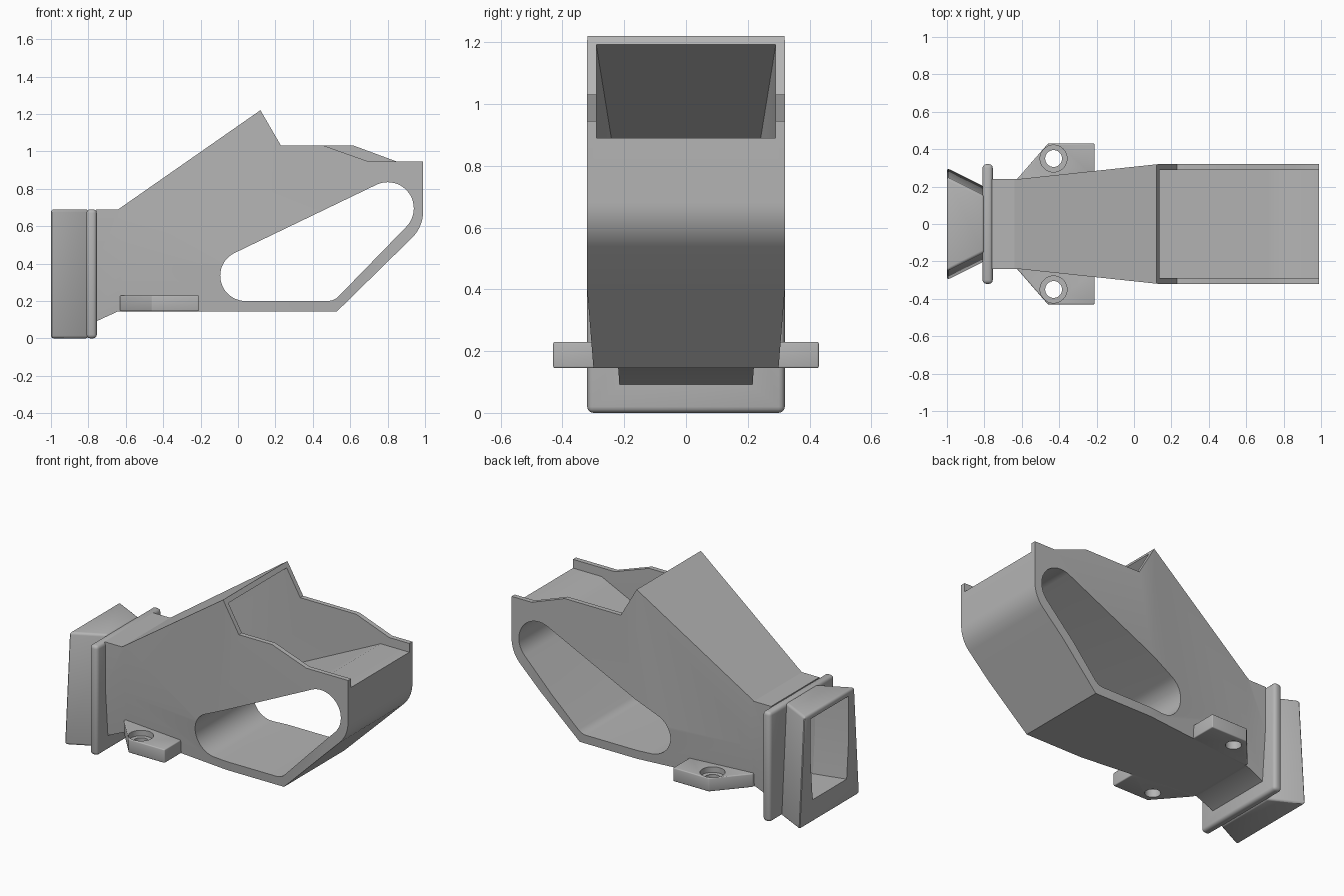
import bpy, bmesh, math
from mathutils import Vector
from mathutils.geometry import convex_hull_2d

if "Cube" in bpy.data.objects:
    bpy.data.objects.remove(bpy.data.objects["Cube"], do_unlink=True)

GREY = (0.46, 0.46, 0.46, 1)
mat = bpy.data.materials.new("plain grey")
mat.use_nodes = True
mat.diffuse_color = GREY
mat.node_tree.nodes["Principled BSDF"].inputs["Base Color"].default_value = GREY


def make_object(name, bm):
    bmesh.ops.recalc_face_normals(bm, faces=bm.faces)
    mesh = bpy.data.meshes.new(name)
    bm.to_mesh(mesh)
    bm.free()
    mesh.materials.append(mat)
    ob = bpy.data.objects.new(name, mesh)
    bpy.context.collection.objects.link(ob)
    return ob


def prism(name, outline, half, x_cuts=(), z_cuts=()):
    """Side outline in x-z, widened to +-half(x, z)."""
    bm = bmesh.new()
    face = bm.faces.new([bm.verts.new((x, -1, z)) for x, z in outline])
    new = bmesh.ops.extrude_face_region(bm, geom=[face])["geom"]
    for v in new:
        if isinstance(v, bmesh.types.BMVert):
            v.co.y = 1
    planes = [((c, 0, 0), (1, 0, 0)) for c in x_cuts] + [((0, 0, c), (0, 0, 1)) for c in z_cuts]
    for co, no in planes:
        bmesh.ops.bisect_plane(bm, geom=bm.verts[:] + bm.edges[:] + bm.faces[:],
                               plane_co=co, plane_no=no)
    for v in bm.verts:
        v.co.y *= half(v.co.x, v.co.z)
    return make_object(name, bm)


def slab(name, outline, z0, z1):
    """Plan outline in x-y, raised from z0 to z1."""
    bm = bmesh.new()
    face = bm.faces.new([bm.verts.new((x, y, z0)) for x, y in outline])
    for v in bmesh.ops.extrude_face_region(bm, geom=[face])["geom"]:
        if isinstance(v, bmesh.types.BMVert):
            v.co.z = z1
    return make_object(name, bm)


def circle(cx, cy, r, n=48):
    return [(cx + r * math.cos(i * math.tau / n), cy + r * math.sin(i * math.tau / n))
            for i in range(n)]


def apply(ob):
    bpy.ops.object.select_all(action="DESELECT")
    bpy.context.view_layer.objects.active = ob
    ob.select_set(True)
    for m in list(ob.modifiers):
        bpy.ops.object.modifier_apply(modifier=m.name)


def round_edges(ob, width):
    m = ob.modifiers.new("round", "BEVEL")
    m.width, m.segments, m.limit_method = width, 3, "ANGLE"
    apply(ob)


def cut(ob, cutter):
    m = ob.modifiers.new("cut", "BOOLEAN")
    m.operation, m.solver, m.object = "DIFFERENCE", "EXACT", cutter
    apply(ob)


def taper(points):
    """Half width along x, slightly narrower near the base."""
    def half(x, z):
        w = points[-1][1]
        for (xa, wa), (xb, wb) in zip(points, points[1:]):
            if x <= xb:
                w = wa + (wb - wa) * (max(x, xa) - xa) / (xb - xa)
                break
        return w - 0.08 * max(0, 0.4 - z)
    return half


# Main duct body, with a rounded lower right corner
corner = [(0.79 + 0.2 * math.cos(a), 0.68 + 0.2 * math.sin(a))
          for a in (math.radians(-45 * i / 10) for i in range(11))]
body = prism("duct_body", [
    (-0.76, 0.09), (-0.76, 0.69), (-0.64, 0.69), (0.12, 1.22), (0.23, 1.03), (0.62, 1.03),
    (0.85, 0.945), (0.99, 0.945)] + corner + [(0.53, 0.145), (-0.64, 0.145)],
    taper([(-0.8, 0.24), (-0.62, 0.24), (0.13, 0.32), (1.0, 0.32)]), (-0.62, 0.13), (0.4,))

# Inlet flange and mounting plate
flange = prism("inlet_flange", [(-1, 0), (-0.8, 0), (-0.8, 0.69), (-1, 0.69)],
               lambda x, z: 0.3 - 0.5 * (x + 1) - 0.07 * z)
plate = prism("mounting_plate", [(-0.81, 0), (-0.755, 0), (-0.755, 0.69), (-0.81, 0.69)],
              lambda x, z: 0.32)
round_edges(flange, 0.015)
round_edges(plate, 0.02)

# Air passage through all three parts
passage = prism("passage_cutter", [
    (-1.1, 0.14), (-1.1, 0.655), (-0.63, 0.655), (0.3, 1.308), (1.1, 1.308), (1.1, 0.89),
    (0.79, 0.89), (0.72, 0.856), (-0.037, 0.493), (-0.11, 0.42), (-0.135, 0.335),
    (-0.11, 0.25), (-0.06, 0.18), (-0.64, 0.18), (-0.78, 0.14)],
    taper([(-1.1, 0.215), (-0.8, 0.14), (-0.62, 0.205), (0.13, 0.29), (1.2, 0.29)]),
    (-0.8, -0.62, 0.13), (0.4,))
for part in (body, flange, plate):
    cut(part, passage)

# Long rounded window straight through the sides
pts = [Vector(p) for p in
       circle(0.04, 0.335, 0.135) + circle(0.48, 0.28, 0.08) + circle(0.8, 0.695, 0.14)]
window = prism("window_cutter", [tuple(pts[i]) for i in convex_hull_2d(pts)],
               lambda x, z: 0.6)
cut(body, window)

# The front wall steps down earlier than the back wall
step = prism("step_cutter", [(0.46, 1.03), (0.7, 0.945), (0.85, 0.945), (1.05, 0.945),
                             (1.05, 1.1), (0.46, 1.1)], lambda x, z: 0.2)
step.location.y = -0.4
bpy.context.view_layer.update()
cut(body, step)

# Screw tabs with countersunk-style stepped holes
tabs = []
for side, label in ((1, "back"), (-1, "front")):
    tab = slab(label + "_screw_tab", [(x, side * y) for x, y in (
        (-0.63, 0.215), (-0.63, 0.235), (-0.46, 0.43), (-0.21, 0.43), (-0.21, 0.25))], 0.145, 0.23)
    round_edges(tab, 0.006)
    for r, z in ((0.045, 0.1), (0.072, 0.195)):
        hole = slab("hole_cutter", circle(-0.43, side * 0.35, r), z, 0.3)
        cut(tab, hole)
        bpy.data.objects.remove(hole, do_unlink=True)
    tabs.append(tab)

for helper in (passage, window, step):
    bpy.data.objects.remove(helper, do_unlink=True)

# Smooth curves, crisp edges
bpy.ops.object.select_all(action="DESELECT")
for ob in [body, flange, plate] + tabs:
    ob.select_set(True)
bpy.context.view_layer.objects.active = body
bpy.ops.object.shade_smooth_by_angle(angle=math.radians(30))
